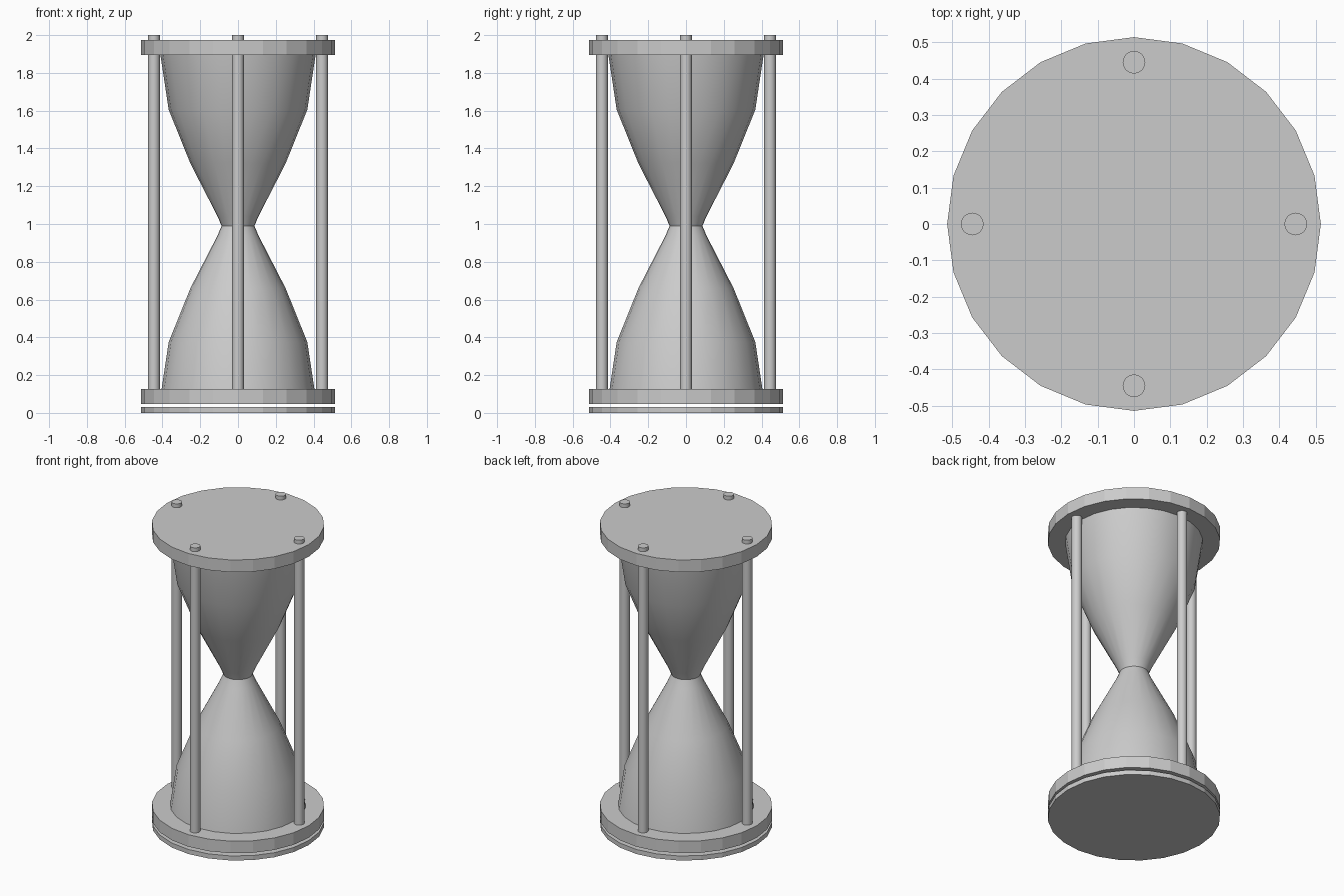
import bpy, bmesh, math

if "Cube" in bpy.data.objects:
    bpy.data.objects.remove(bpy.data.objects["Cube"])


def lathe(name, profile, sides=24, smooth=False, loc=(0, 0, 0)):
    """Revolve (radius, z) points around z, capping both ends."""
    bm = bmesh.new()
    rings = []
    for r, z in profile:
        angles = [2 * math.pi * i / sides for i in range(sides)]
        rings.append([bm.verts.new((r * math.cos(a), r * math.sin(a), z)) for a in angles])
    for low, high in zip(rings, rings[1:]):
        for i in range(sides):
            j = (i + 1) % sides
            bm.faces.new((low[i], low[j], high[j], high[i]))
    bm.faces.new(rings[0][::-1])
    bm.faces.new(rings[-1])
    bmesh.ops.recalc_face_normals(bm, faces=bm.faces)
    mesh = bpy.data.meshes.new(name)
    bm.to_mesh(mesh)
    bm.free()
    obj = bpy.data.objects.new(name, mesh)
    obj.location = loc
    bpy.context.collection.objects.link(obj)
    if smooth:
        bpy.ops.object.select_all(action='DESELECT')
        obj.select_set(True)
        bpy.context.view_layer.objects.active = obj
        bpy.ops.object.shade_smooth_by_angle(angle=math.radians(30))
    return obj


# Wooden end plates and the thin foot disc below a small gap
for name, z0, z1 in (("foot_disc", 0, 0.03),
                     ("bottom_plate", 0.048, 0.127),
                     ("top_plate", 1.895, 1.975)):
    lathe(name, [(0.514, z0), (0.514, z1)])

# Glass bulbs: one profile measured from the neck, mirrored up and down
NECK = 0.99
bulb = [(0.087, 0), (0.108, 0.05), (0.252, 0.33), (0.367, 0.615), (0.411, 0.906)]
lathe("upper_bulb", [(r, NECK + h) for r, h in bulb], smooth=True)
lathe("lower_bulb", [(r, NECK - h) for r, h in reversed(bulb)], smooth=True)

# Four posts passing through the plates
for i, name in enumerate(("right_post", "back_post", "left_post", "front_post")):
    a = i * math.pi / 2
    lathe(name, [(0.031, 0.06), (0.031, 2.0)], smooth=True,
          loc=(0.445 * math.cos(a), 0.445 * math.sin(a), 0))
